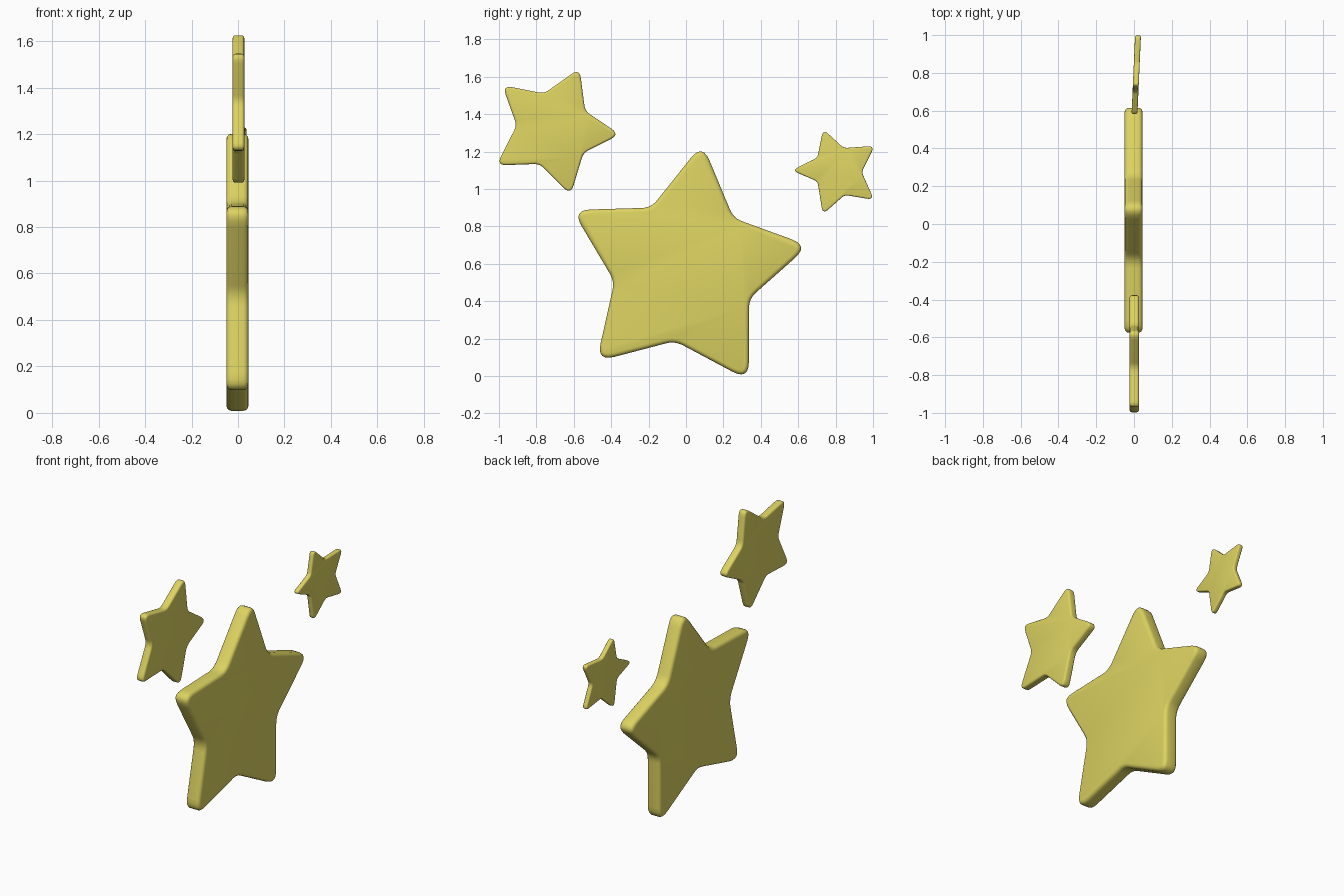
import bpy, bmesh
from mathutils import Vector

if "Cube" in bpy.data.objects:
    bpy.data.objects.remove(bpy.data.objects["Cube"])

yellow = bpy.data.materials.new("yellow")
yellow.diffuse_color = (0.72, 0.65, 0.12, 1)
yellow.use_nodes = True
yellow.node_tree.nodes["Principled BSDF"].inputs["Base Color"].default_value = yellow.diffuse_color


def rounded(points, tip_cut, valley_cut, steps=6):
    """Round each corner; even points are tips (pushed out so the rounding ends on them)."""
    pts = [Vector(p) for p in points]
    n = len(pts)
    ctrl = []
    for i, p in enumerate(pts):
        u = (pts[i - 1] - p).normalized()
        v = (pts[(i + 1) % n] - p).normalized()
        d = tip_cut if i % 2 == 0 else valley_cut
        ctrl.append(p - (u + v) * d / 4)
    out = []
    for i, p in enumerate(ctrl):
        d = tip_cut if i % 2 == 0 else valley_cut
        a = p + (ctrl[i - 1] - p).normalized() * d
        b = p + (ctrl[(i + 1) % n] - p).normalized() * d
        for k in range(steps + 1):
            t = k / steps
            out.append(a * (1 - t) ** 2 + p * 2 * t * (1 - t) + b * t * t)
    return out


def star(name, points, x0, x1, tip_cut, valley_cut, bevel, slope=0.0, y_ref=0.0):
    """Plate in the y-z plane with soft edges; slope leans it in x along y."""
    bm = bmesh.new()
    outline = rounded(points, tip_cut, valley_cut)
    lo = [bm.verts.new((x0, p.x, p.y)) for p in outline]
    hi = [bm.verts.new((x1, p.x, p.y)) for p in outline]
    caps = [bm.faces.new(lo), bm.faces.new(hi)]
    n = len(lo)
    for i in range(n):
        j = (i + 1) % n
        bm.faces.new((lo[i], lo[j], hi[j], hi[i]))
    bmesh.ops.recalc_face_normals(bm, faces=bm.faces)
    rim = [e for f in caps for e in f.edges]
    bmesh.ops.bevel(bm, geom=rim, offset=bevel, segments=3, profile=0.5,
                    affect='EDGES', clamp_overlap=False)
    for v in bm.verts:
        v.co.x += slope * (v.co.y - y_ref)
    for f in bm.faces:
        f.smooth = True
    me = bpy.data.meshes.new(name)
    bm.to_mesh(me)
    bm.free()
    me.materials.append(yellow)
    ob = bpy.data.objects.new(name, me)
    bpy.context.collection.objects.link(ob)


# outlines as (y, z): tip, valley, tip, ...
star("large_star",
     [(0.082, 1.203), (0.26, 0.85), (0.617, 0.69), (0.345, 0.41), (0.315, 0.012),
      (-0.06, 0.18), (-0.45, 0.107), (-0.39, 0.505), (-0.573, 0.868), (-0.19, 0.908)],
     -0.05, 0.045, 0.10, 0.05, 0.022)

star("medium_star",
     [(-0.578, 1.625), (-0.535, 1.42), (-0.376, 1.293), (-0.545, 1.19), (-0.622, 0.99),
      (-0.785, 1.13), (-0.995, 1.138), (-0.91, 1.34), (-0.965, 1.54), (-0.76, 1.515)],
     -0.023, 0.027, 0.055, 0.03, 0.012)

star("small_star",
     [(0.738, 1.305), (0.845, 1.222), (0.996, 1.222), (0.943, 1.09), (0.993, 0.952),
      (0.85, 0.965), (0.737, 0.88), (0.70, 1.038), (0.582, 1.10), (0.70, 1.17)],
     -0.013, 0.018, 0.038, 0.02, 0.008, slope=0.045, y_ref=0.58)
